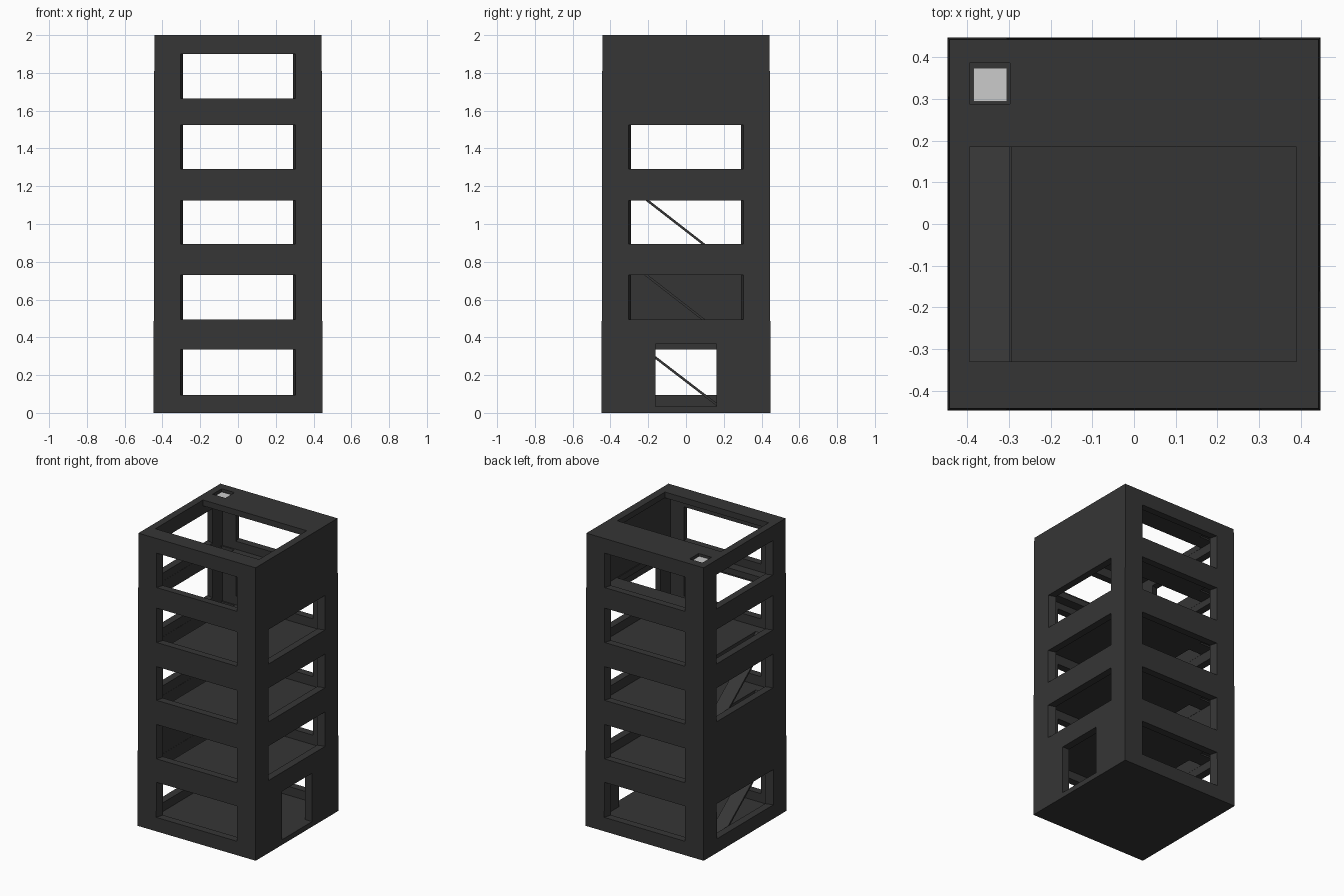
import bpy, bmesh
from mathutils import Matrix

if "Cube" in bpy.data.objects:
    bpy.data.objects.remove(bpy.data.objects["Cube"])


def material(name, v):
    m = bpy.data.materials.new(name)
    m.diffuse_color = (v, v, v, 1)
    m.use_nodes = True
    m.node_tree.nodes["Principled BSDF"].inputs["Base Color"].default_value = m.diffuse_color
    return m


DARK = material("dark grey", 0.036)
LIGHT = material("light grey", 0.6)


def hexa(name, bottom, top, mat=DARK, rot=None):
    """Solid between two four-point rings."""
    bm = bmesh.new()
    a = [bm.verts.new(p) for p in bottom]
    b = [bm.verts.new(p) for p in top]
    bm.faces.new(a)
    bm.faces.new(b)
    for i in range(4):
        j = (i + 1) % 4
        bm.faces.new((a[i], a[j], b[j], b[i]))
    if rot:
        bm.transform(rot)
    bmesh.ops.recalc_face_normals(bm, faces=bm.faces[:])
    me = bpy.data.meshes.new(name)
    bm.to_mesh(me)
    bm.free()
    me.materials.append(mat)
    ob = bpy.data.objects.new(name, me)
    bpy.context.collection.objects.link(ob)
    return ob


def ring(x0, x1, y0, y1, z):
    return [(x0, y0, z), (x1, y0, z), (x1, y1, z), (x0, y1, z)]


def box(name, x0, x1, y0, y1, z0, z1, mat=DARK):
    return hexa(name, ring(x0, x1, y0, y1, z0), ring(x0, x1, y0, y1, z1), mat)


def cut(target, cutter):
    mod = target.modifiers.new("cut", 'BOOLEAN')
    mod.operation = 'DIFFERENCE'
    mod.solver = 'EXACT'
    mod.object = cutter
    bpy.context.view_layer.objects.active = target
    bpy.ops.object.modifier_apply(modifier=mod.name)
    bpy.data.objects.remove(cutter)


def opening(target, turns, z0, z1, half, flare):
    """Splayed opening; turns = quarter turns from the front wall."""
    def plane(d):
        w = half + (d - 0.445) * flare
        return [(-w, -d, z0), (w, -d, z0), (w, -d, z1), (-w, -d, z1)]
    rot = Matrix.Rotation(turns * 1.5707963, 4, 'Z')
    cut(target, hexa("cutter", plane(0.35), plane(0.5), DARK, rot))


# Tower shell, hollowed into five storeys
a, b = 0.447, 0.443
tower = hexa("tower_shell", ring(-a, a, -a, a, 0), ring(-b, b, -b, b, 2))
floors = [0.035, 0.43, 0.83, 1.23, 1.61, 2.0]
SLAB = 0.04
R = 0.395
for f, nxt in zip(floors, floors[1:]):
    cut(tower, box("cutter", -R, R, -R, R, f, nxt - SLAB))

# Stair wells, open atrium and hatch holes in the slabs
for i, f in enumerate(floors[1:], 1):
    x1 = -0.295 if i <= 3 else 0.39
    cut(tower, box("cutter", -0.394, x1, -0.33, 0.185, f - 0.07, f + 0.03))
    cut(tower, box("cutter", -0.394, -0.297, 0.288, 0.386, f - 0.07, f + 0.03))

# Windows: front and back on every storey, some missing on the sides
windows = [(0.095, 0.335), (0.495, 0.73), (0.895, 1.125), (1.29, 1.525), (1.665, 1.9)]
for i, (z0, z1) in enumerate(windows):
    sides = [0, 2]
    if i in (1, 2, 3):
        sides.append(1)
    if i != 1:
        sides.append(3)
    for s in sides:
        opening(tower, s, z0, z1, 0.305, 0.3)

# Doorway on the right wall
opening(tower, 1, 0.035, 0.365, 0.162, 0)

# Stair ramps on the lower three storeys
for i in range(3):
    z0, z1 = floors[i], floors[i + 1]
    t = 0.016

    def sheet(dz):
        return [(-0.394, 0.185, z0 + dz), (-0.297, 0.185, z0 + dz),
                (-0.297, -0.33, z1 + dz), (-0.394, -0.33, z1 + dz)]
    hexa("stair_ramp_%d" % (i + 1), sheet(-t), sheet(0))

# Hatches: dark surround with a light panel
for i, f in enumerate(floors[1:], 1):
    box("hatch_surround_%d" % i, -0.394, -0.297, 0.288, 0.386, f - 0.03, f - 0.02)
    box("hatch_panel_%d" % i, -0.385, -0.305, 0.294, 0.374, f - 0.021, f - 0.014, LIGHT)
